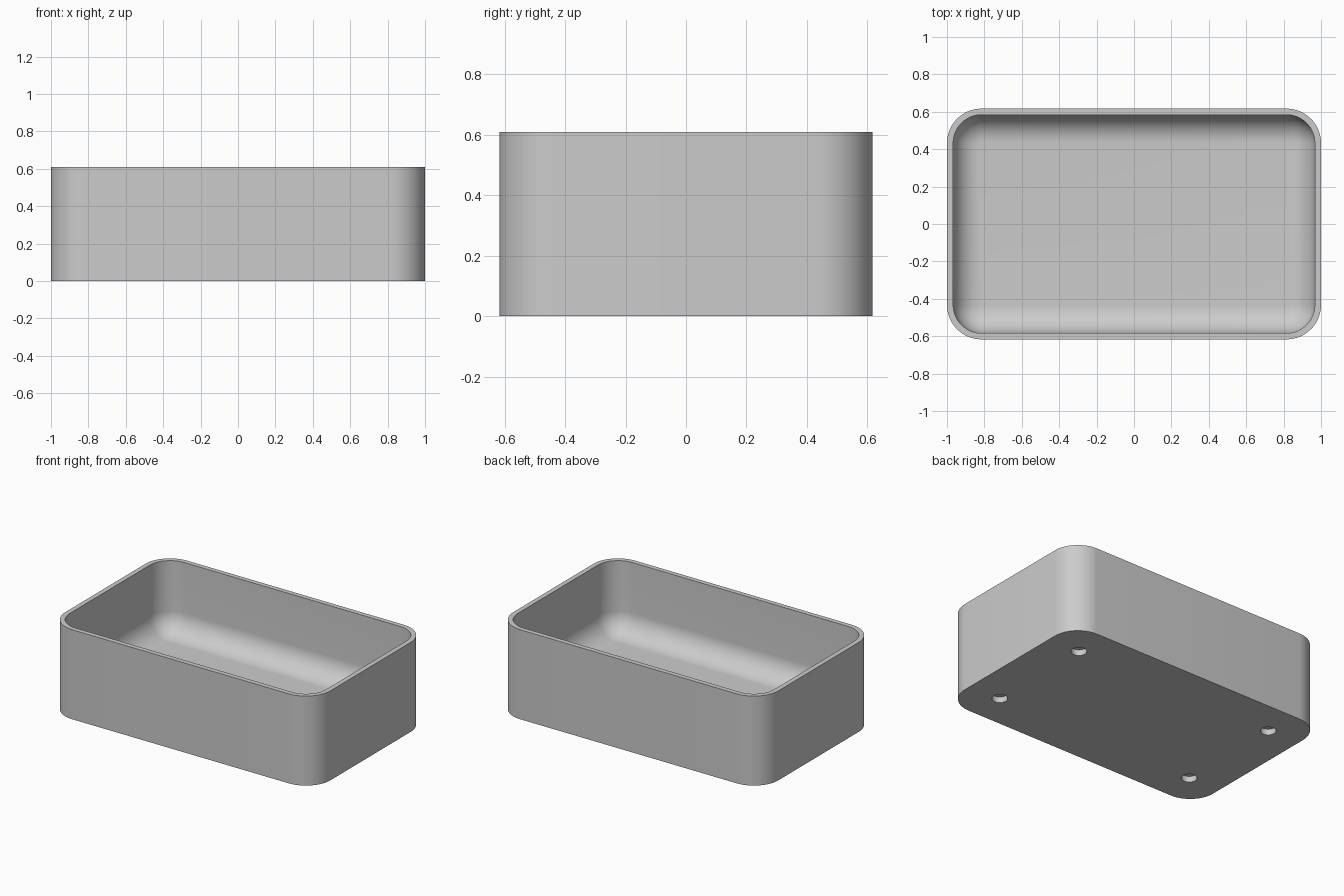
import bpy
import bmesh
from math import cos, sin, pi, radians
from mathutils import Matrix

old = bpy.data.objects.get("Cube")
if old:
    bpy.data.objects.remove(old, do_unlink=True)

HALF_X, HALF_Y, HEIGHT = 1.0, 0.617, 0.61
CORNER, WALL, FLOOR, FILLET = 0.185, 0.033, 0.12, 0.148
HOLE_X, HOLE_Y, HOLE_R, HOLE_DEPTH = 0.763, 0.38, 0.049, 0.04
STEPS = 14

grey = bpy.data.materials.new("plain grey")
grey.use_nodes = True
colour = (0.6, 0.6, 0.6, 1)
grey.diffuse_color = colour
grey.node_tree.nodes["Principled BSDF"].inputs["Base Color"].default_value = colour


def ring(bm, inset, z):
    """Rounded rectangle, inset from the outer outline."""
    r = CORNER - inset
    verts = []
    for q, (sx, sy) in enumerate([(1, 1), (-1, 1), (-1, -1), (1, -1)]):
        for i in range(STEPS + 1):
            a = (q + i / STEPS) * pi / 2
            verts.append(bm.verts.new((sx * (HALF_X - CORNER) + r * cos(a),
                                       sy * (HALF_Y - CORNER) + r * sin(a), z)))
    return verts


def make_object(name, bm):
    bmesh.ops.recalc_face_normals(bm, faces=bm.faces)
    mesh = bpy.data.meshes.new(name)
    bm.to_mesh(mesh)
    bm.free()
    mesh.materials.append(grey)
    obj = bpy.data.objects.new(name, mesh)
    bpy.context.collection.objects.link(obj)
    return obj


# Tray: outer wall, rim, inner wall, rounded inner edge and floor
profile = [(0, 0), (0, HEIGHT), (WALL, HEIGHT)]
for i in range(STEPS + 1):
    a = i / STEPS * pi / 2
    profile.append((WALL + FILLET * (1 - cos(a)), FLOOR + FILLET * (1 - sin(a))))
bm = bmesh.new()
rings = [ring(bm, inset, z) for inset, z in profile]
for lower, upper in zip(rings, rings[1:]):
    n = len(lower)
    for i in range(n):
        j = (i + 1) % n
        bm.faces.new((lower[i], lower[j], upper[j], upper[i]))
bm.faces.new(rings[0])
bm.faces.new(rings[-1])
tray = make_object("tray", bm)

# Four round blind holes in the underside
bm = bmesh.new()
for x in (-HOLE_X, HOLE_X):
    for y in (-HOLE_Y, HOLE_Y):
        bmesh.ops.create_cone(bm, cap_ends=True, segments=32, radius1=HOLE_R,
                              radius2=HOLE_R, depth=2 * HOLE_DEPTH,
                              matrix=Matrix.Translation((x, y, 0)))
cutter = make_object("hole_cutter", bm)
cutter.hide_render = True

bpy.ops.object.select_all(action="DESELECT")
bpy.context.view_layer.objects.active = tray
tray.select_set(True)
cut = tray.modifiers.new("holes", "BOOLEAN")
cut.operation = "DIFFERENCE"
cut.solver = "EXACT"
cut.object = cutter
bpy.ops.object.modifier_apply(modifier=cut.name)
bpy.data.objects.remove(cutter, do_unlink=True)
bpy.ops.object.shade_smooth_by_angle(angle=radians(35))
